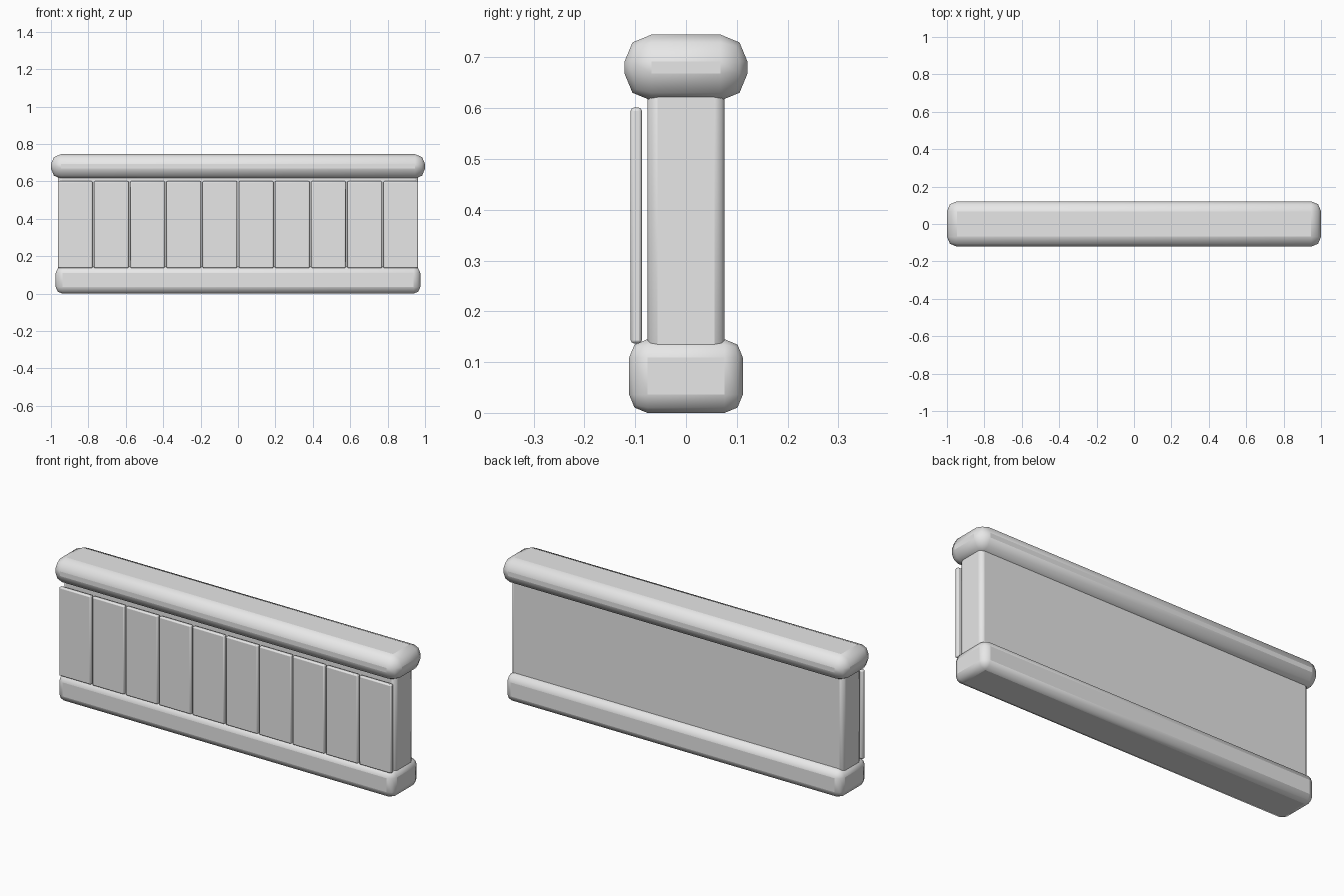
import bpy, math

cube = bpy.data.objects.get("Cube")
if cube:
    bpy.data.objects.remove(cube, do_unlink=True)

# One plain grey for the whole railing
grey = bpy.data.materials.new("light_grey")
grey.use_nodes = True
colour = (0.8, 0.8, 0.8, 1)
grey.diffuse_color = colour
grey.node_tree.nodes["Principled BSDF"].inputs["Base Color"].default_value = colour


def rounded_box(name, low, high, bevel, segments=2):
    """Box between two corners with rounded edges, smooth shaded."""
    centre = [(a + b) / 2 for a, b in zip(low, high)]
    bpy.ops.mesh.primitive_cube_add(size=1, location=centre)
    ob = bpy.context.object
    ob.name = name
    ob.scale = [b - a for a, b in zip(low, high)]
    bpy.ops.object.transform_apply(location=False, rotation=False, scale=True)
    bpy.ops.object.shade_smooth_by_angle(angle=math.radians(60))
    mod = ob.modifiers.new("Round", 'BEVEL')
    mod.width = bevel
    mod.segments = segments
    mod.limit_method = 'NONE'
    bpy.ops.object.modifier_apply(modifier=mod.name)
    bpy.ops.object.shade_smooth_by_angle(angle=math.radians(60))
    ob.data.materials.append(grey)
    return ob


# Base, wall and top rail
rounded_box("base", (-0.975, -0.112, 0), (0.975, 0.112, 0.145), 0.036)
rounded_box("wall", (-0.963, -0.076, 0.1), (0.963, 0.076, 0.66), 0.02)
rounded_box("top_rail", (-1, -0.121, 0.615), (1, 0.121, 0.745), 0.053)

# Row of front planks
count, pitch, width = 10, 0.1935, 0.185
for i in range(count):
    x = (i - (count - 1) / 2) * pitch
    rounded_box(f"plank_{i + 1}", (x - width / 2, -0.109, 0.137),
                (x + width / 2, -0.087, 0.601), 0.006)
